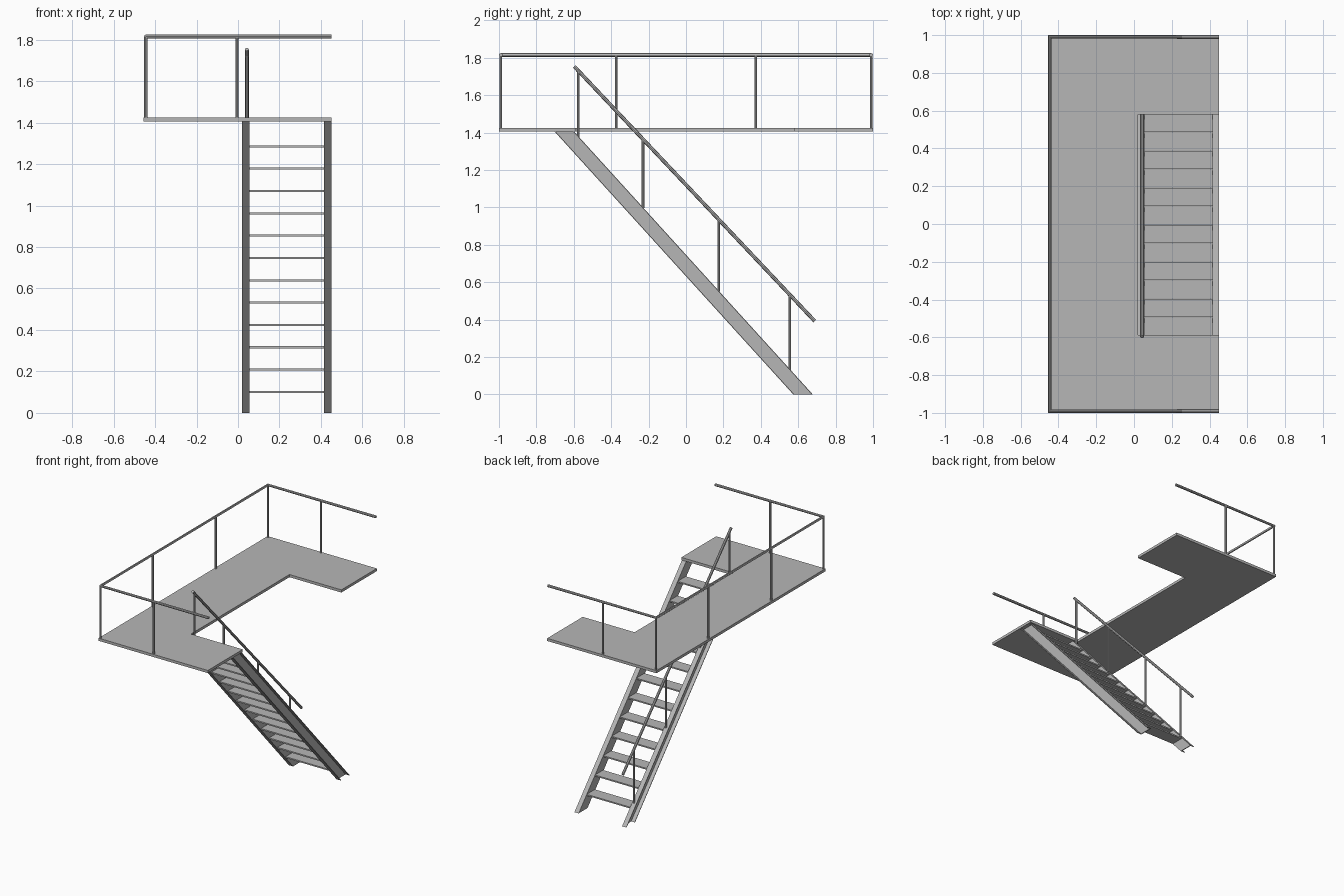
import bpy
import bmesh
from mathutils import Vector

cube = bpy.data.objects.get("Cube")
if cube:
    bpy.data.objects.remove(cube, do_unlink=True)

grey = bpy.data.materials.new("steel_grey")
grey.use_nodes = True
colour = (0.47, 0.47, 0.47, 1)
grey.diffuse_color = colour
grey.node_tree.nodes["Principled BSDF"].inputs["Base Color"].default_value = colour


def add_object(name, bm):
    bmesh.ops.recalc_face_normals(bm, faces=bm.faces)
    mesh = bpy.data.meshes.new(name)
    bm.to_mesh(mesh)
    bm.free()
    mesh.materials.append(grey)
    obj = bpy.data.objects.new(name, mesh)
    bpy.context.collection.objects.link(obj)
    return obj


def prism(name, outline, offset):
    """Extrude a closed outline along an offset."""
    bm = bmesh.new()
    face = bm.faces.new([bm.verts.new(p) for p in outline])
    new = bmesh.ops.extrude_face_region(bm, geom=[face])["geom"]
    bmesh.ops.translate(bm, vec=offset, verts=[g for g in new if isinstance(g, bmesh.types.BMVert)])
    return add_object(name, bm)


def box(name, low, high):
    (x0, y0, z0), (x1, y1, z1) = low, high
    return prism(name, [(x0, y0, z0), (x1, y0, z0), (x1, y1, z0), (x0, y1, z0)], (0, 0, z1 - z0))


def tube(name, points, radius):
    """Round bar with mitred corners along a path."""
    curve = bpy.data.curves.new(name, "CURVE")
    curve.dimensions = "3D"
    curve.bevel_depth = radius
    curve.bevel_resolution = 2
    curve.use_fill_caps = True
    spline = curve.splines.new("POLY")
    spline.points.add(len(points) - 1)
    for target, p in zip(spline.points, points):
        target.co = (*p, 1)
    temp = bpy.data.objects.new(name, curve)
    bpy.context.collection.objects.link(temp)
    bpy.context.view_layer.update()
    bm = bmesh.new()
    bm.from_mesh(temp.to_mesh())
    temp.to_mesh_clear()
    bpy.data.objects.remove(temp, do_unlink=True)
    bmesh.ops.remove_doubles(bm, verts=bm.verts, dist=0.0001)
    obj = add_object(name, bm)
    bpy.ops.object.select_all(action="DESELECT")
    obj.select_set(True)
    bpy.context.view_layer.objects.active = obj
    bpy.ops.object.shade_smooth_by_angle()
    return obj


# Landing with a stair opening
floor_z, floor_top = 1.405, 1.425
x0, x1, notch_x = -0.455, 0.45, 0.02
prism("landing", [(x, y, floor_z) for x, y in (
    (x0, -1), (x1, -1), (x1, -0.587), (notch_x, -0.587),
    (notch_x, 0.58), (x1, 0.58), (x1, 1), (x0, 1))], (0, 0, floor_top - floor_z))

# Landing guard rail and posts
rail_x, rail_y, rail_z = -0.445, 0.99, 1.815
tube("landing_handrail", [(x1, -rail_y, rail_z), (rail_x, -rail_y, rail_z),
                          (rail_x, rail_y, rail_z), (x1, rail_y, rail_z)], 0.01)
for side in (-1, 1):
    for x, y in ((rail_x, rail_y), (-0.005, rail_y), (rail_x, 0.373)):
        tube("landing_post", [(x, side * y, floor_top), (x, side * y, rail_z)], 0.0075)

# Stair stringers: channels opening outwards
run = 0.908
back_foot, front_foot, wall = 0.573, 0.678, 0.006


def slope_y(foot, z):
    return foot - run * z


def slanted_plate(name, xa, xb, foot_a, foot_b):
    outline = [(xa, foot_a, 0), (xa, foot_b, 0),
               (xa, slope_y(foot_b, floor_z), floor_z), (xa, slope_y(foot_a, floor_z), floor_z)]
    return prism(name, outline, (xb - xa, 0, 0))


for label, inner, outer in (("right", 0.055, 0.02), ("left", 0.415, 0.45)):
    web = inner + (wall if outer > inner else -wall)
    slanted_plate(label + "_stringer_web", inner, web, back_foot, front_foot)
    slanted_plate(label + "_stringer_lower_flange", web, outer, back_foot, back_foot + wall)
    slanted_plate(label + "_stringer_upper_flange", web, outer, front_foot - wall, front_foot)

# Treads
for i in range(12):
    top = 0.106 + i * 0.1077
    box("tread", (0.055, slope_y(back_foot, top - 0.01), top - 0.01),
        (0.415, slope_y(front_foot, top), top))

# Stair handrail and posts
stair_x = 0.043
high, low = Vector((stair_x, -0.597, 1.753)), Vector((stair_x, 0.688, 0.392))
tube("stair_handrail", [high, low], 0.01)
for y in (-0.576, -0.23, 0.175, 0.555):
    base = (front_foot - y) / run - 0.004
    top = high.lerp(low, (y - high.y) / (low.y - high.y)).z
    tube("stair_post", [(stair_x, y, base), (stair_x, y, top)], 0.0075)
